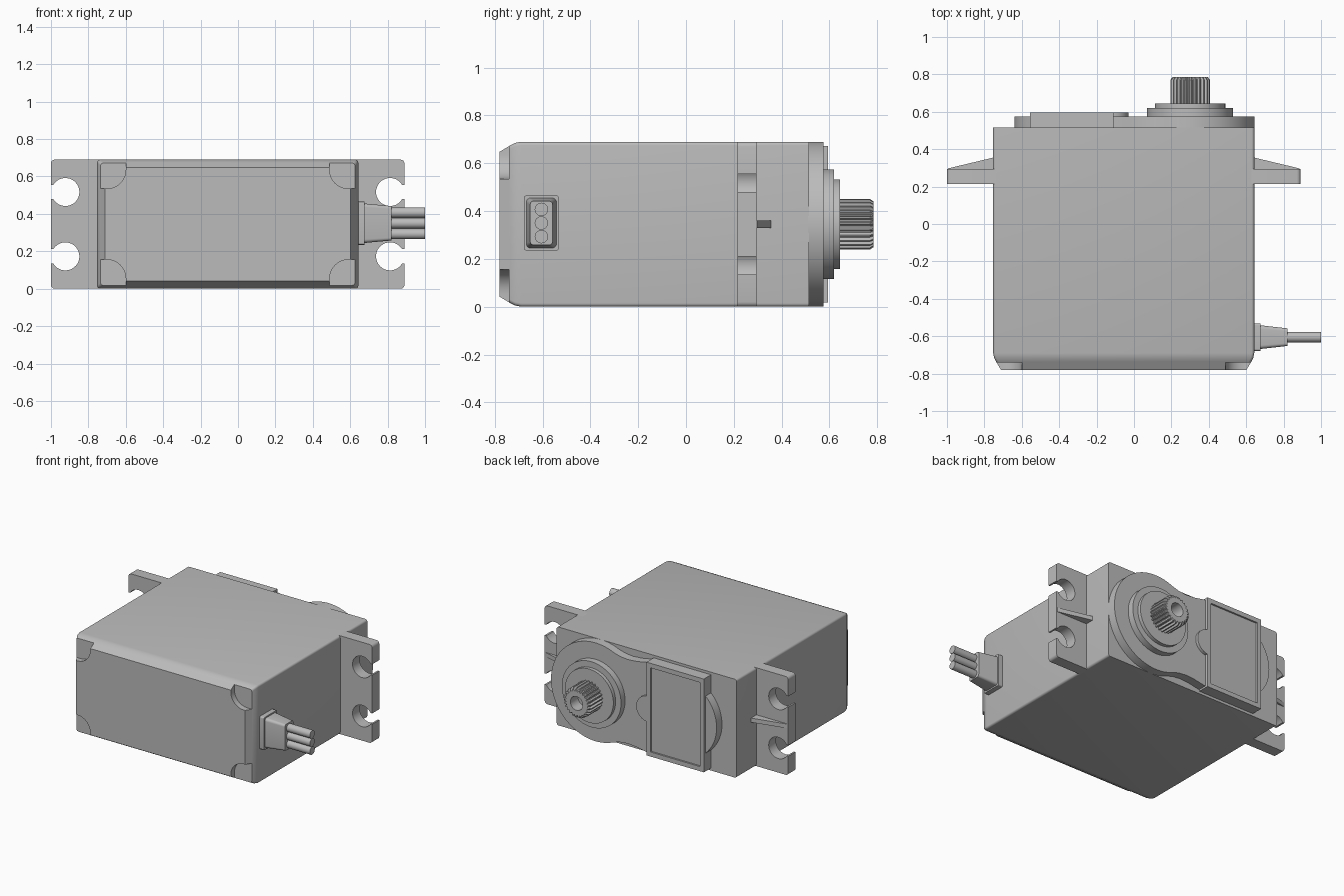
import bpy, bmesh
from math import sin, cos, radians, pi

if "Cube" in bpy.data.objects:
    bpy.data.objects.remove(bpy.data.objects["Cube"], do_unlink=True)

grey = bpy.data.materials.new("grey plastic")
grey.use_nodes = True
COLOUR = (0.5, 0.5, 0.5, 1)
grey.diffuse_color = COLOUR
grey.node_tree.nodes["Principled BSDF"].inputs["Base Color"].default_value = COLOUR

CX, CZ = -0.055, 0.345      # case centre
SHAFT = 0.3                 # shaft position along x


def loft(name, rings, axis="y"):
    """Skin matching outlines, given as (position, points), along an axis."""
    bm = bmesh.new()
    loops = []
    for t, pts in rings:
        loops.append([bm.verts.new((a, t, b) if axis == "y" else (t, a, b) if axis == "x" else (a, b, t))
                      for a, b in pts])
    n = len(loops[0])
    for low, high in zip(loops, loops[1:]):
        for i in range(n):
            j = (i + 1) % n
            bm.faces.new((low[i], low[j], high[j], high[i]))
    bm.faces.new(loops[0])
    bm.faces.new(loops[-1])
    bmesh.ops.recalc_face_normals(bm, faces=bm.faces)
    mesh = bpy.data.meshes.new(name)
    bm.to_mesh(mesh)
    bm.free()
    mesh.materials.append(grey)
    obj = bpy.data.objects.new(name, mesh)
    bpy.context.collection.objects.link(obj)
    return obj


def prism(name, pts, lo, hi, axis="y"):
    return loft(name, [(lo, pts), (hi, pts)], axis)


def arc(cx, cy, r, start, end, n):
    angles = [radians(start + (end - start) * i / n) for i in range(n + 1)]
    return [(cx + r * cos(a), cy + r * sin(a)) for a in angles]


def circle(cx, cy, r, n=64):
    return arc(cx, cy, r, 0, 360, n)[:-1]


def rounded(cx, cy, hx, hy, r, n=5):
    """Rounded rectangle from its centre and half sizes."""
    pts = []
    for k, (sx, sy) in enumerate([(1, 1), (-1, 1), (-1, -1), (1, -1)]):
        pts += arc(cx + sx * (hx - r), cy + sy * (hy - r), r, 90 * k, 90 * k + 90, n)
    return pts


def rect(x0, x1, y0, y1):
    return [(x0, y0), (x1, y0), (x1, y1), (x0, y1)]


# Case with a softened, tapering front
case = loft("case", [(y, rounded(CX, CZ, 0.698 - d, 0.345 - d, 0.015))
                     for y, d in [(0.515, 0), (-0.69, 0), (-0.715, 0.005), (-0.735, 0.015), (-0.78, 0.042)]])

# Screw recesses in the front corners
for sx in (-1, 1):
    for sz in (-1, 1):
        cutter = prism("corner_cutter", rounded(CX + sx * 0.69, CZ + sz * 0.345, 0.145, 0.155, 0.1, 8), -0.9, -0.74)
        cutter.hide_render = True
        cut = case.modifiers.new("corner", "BOOLEAN")
        cut.operation, cut.solver, cut.object = "DIFFERENCE", "EXACT", cutter
        bpy.context.view_layer.objects.active = case
        bpy.ops.object.modifier_apply(modifier=cut.name)
        bpy.data.objects.remove(cutter, do_unlink=True)

# Mounting ears with open screw slots, and a tapering rib on each
lower = [(0.65, -CZ)] + arc(0.925, 0.02 - CZ, 0.02, -90, 0, 4)
lower += [(0.945, -0.21)] + arc(0.868, -0.172, 0.075, -31, -329, 28) + [(0.945, -0.134)]
outline = lower + [(u, -v) for u, v in reversed(lower)]
for side, s in (("left", 1), ("right", -1)):
    prism(side + "_ear", [(CX + s * u, CZ + v) for u, v in outline], 0.215, 0.295)
    rib = [(0.66, 0.28), (0.66, 0.363), (0.698, 0.355), (0.94, 0.297), (0.94, 0.28)]
    prism(side + "_rib", [(CX + s * u, y) for u, y in rib], CZ - 0.015, CZ + 0.015, "z")

# Back plate: round around the shaft, with a narrower neck
half = arc(SHAFT, 0, 0.345, 0, 114, 26) + [(0.11, 0.301), (0.05, 0.295), (-0.02, 0.3), (-0.1, 0.315), (-0.54, 0.315)]
plate = half + [(x, -z) for x, z in reversed(half[1:])]
prism("back_plate", [(x, CZ + z) for x, z in plate], 0.51, 0.575)
prism("rounded_tab", arc(-0.362, CZ, 0.278, 130, 230, 24), 0.51, 0.575)

# Raised label panel with a shallow recess, and a half-round boss beside it
outer = rect(-0.555, -0.11, 0.018, 0.672)
inner = rect(-0.525, -0.14, 0.05, 0.64)
loft("label_panel", [(0.51, outer), (0.595, outer), (0.595, inner), (0.583, inner)])
prism("panel_boss", arc(-0.12, CZ, 0.09, -90, 90, 20), 0.57, 0.595)

# Stepped bearing collar
big, small = circle(SHAFT, CZ, 0.23), circle(SHAFT, CZ, 0.188)
loft("bearing_collar", [(0.57, big), (0.62, big), (0.62, small), (0.645, small)])

# Splined output shaft with a screw hole
TEETH = 25


def spline(scale):
    pts = []
    for i in range(TEETH * 4):
        a = 2 * pi * i / (TEETH * 4)
        r = scale * (0.106 if i % 4 < 2 else 0.093)
        pts.append((SHAFT + r * cos(a), CZ + r * sin(a)))
    return pts


hole = circle(SHAFT, CZ, 0.048, TEETH * 4)
loft("output_shaft", [(0.63, spline(1)), (0.77, spline(1)), (0.785, spline(0.9)), (0.785, hole), (0.7, hole)])

# Cable grommet and three wires
WY = -0.605
prism("grommet_flange", rounded(WY, 0.35, 0.073, 0.115, 0.01), 0.63, 0.677, "x")
loft("grommet", [(0.67, rounded(WY, 0.35, 0.064, 0.106, 0.02)),
                 (0.82, rounded(WY, 0.35, 0.047, 0.092, 0.015))], "x")
for i, label in enumerate(("lower", "middle", "upper")):
    prism(label + "_wire", circle(WY, 0.293 + 0.057 * i, 0.028, 24), 0.8, 1.0, "x")

# Smooth the curved surfaces, keeping crisp edges
for obj in bpy.context.collection.objects:
    if obj.type == "MESH" and grey.name in obj.data.materials:
        bpy.ops.object.select_all(action="DESELECT")
        obj.select_set(True)
        bpy.context.view_layer.objects.active = obj
        bpy.ops.object.shade_smooth_by_angle(angle=radians(30))
